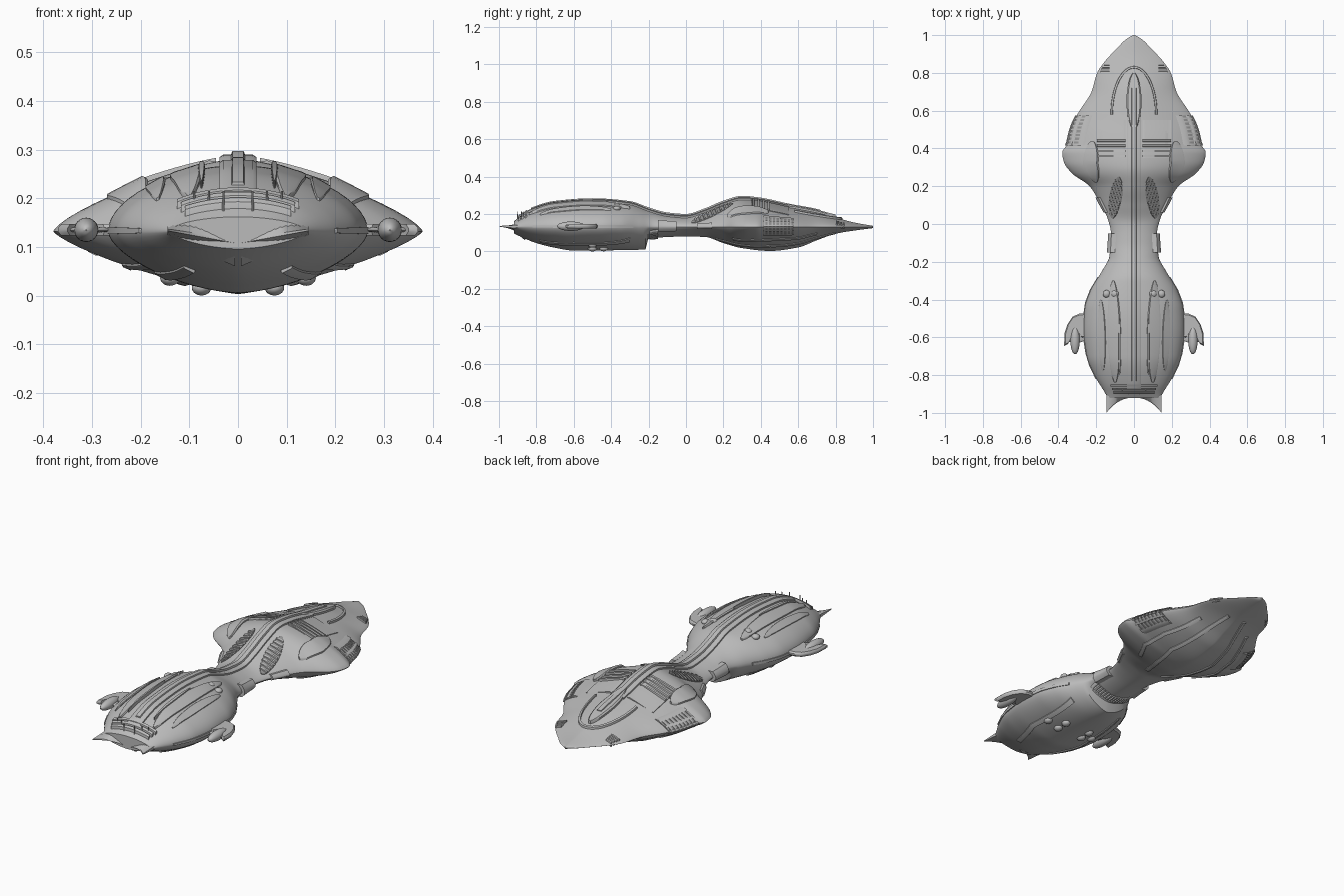
import bpy, bmesh, math
from mathutils import Vector

cube = bpy.data.objects.get("Cube")
if cube:
    bpy.data.objects.remove(cube)


def material(name, v):
    m = bpy.data.materials.new(name)
    m.use_nodes = True
    m.diffuse_color = (v, v, v, 1)
    m.node_tree.nodes["Principled BSDF"].inputs["Base Color"].default_value = (v, v, v, 1)
    return m


HULL = material("hull grey", 0.5)
GRILLE = material("grille grey", 0.3)

# Hull outlines as (y, value)
WIDTH = [(-.93, .135), (-.9, .15), (-.8, .21), (-.7, .25), (-.55, .268), (-.45, .262), (-.35, .23),
         (-.25, .17), (-.17, .13), (-.05, .122), (.03, .14), (.1, .175), (.2, .235), (.27, .33),
         (.33, .372), (.38, .38), (.42, .355), (.5, .335), (.58, .3), (.7, .225), (.8, .195),
         (.86, .155), (.93, .09), (.98, .04), (1, .004)]
TOP = [(-.93, .155), (-.85, .208), (-.7, .254), (-.5, .268), (-.3, .253), (-.2, .22), (-.1, .193),
       (0, .185), (.1, .215), (.2, .257), (.3, .282), (.4, .272), (.55, .24), (.7, .212),
       (.8, .182), (.9, .155), (1, .137)]
BOTTOM = [(-.93, .1), (-.8, .045), (-.7, .02), (-.6, .005), (-.3, .008), (-.215, .012), (-.2, .07),
          (0, .08), (.1, .078), (.2, .045), (.3, .018), (.45, .003), (.6, .022), (.7, .06),
          (.8, .095), (.9, .112), (1, .125)]
MID = .132


def sample(table, y):
    """Smooth interpolation that keeps the steps of the table monotone."""
    y = min(max(y, table[0][0]), table[-1][0])
    i = max(k for k in range(len(table) - 1) if table[k][0] <= y)
    seg = lambda k: (table[k + 1][1] - table[k][1]) / (table[k + 1][0] - table[k][0])

    def slope(k):
        if k == 0 or k == len(table) - 1:
            return seg(min(k, len(table) - 2))
        a, b = seg(k - 1), seg(k)
        return 2 * a * b / (a + b) if a * b > 0 else 0
    (ya, a), (yb, b) = table[i], table[i + 1]
    h = yb - ya
    t = (y - ya) / h
    return (a * (1 + 2 * t) * (1 - t) ** 2 + b * t * t * (3 - 2 * t)
            + h * (slope(i) * t * (1 - t) ** 2 - slope(i + 1) * t * t * (1 - t)))


def power(y, up):
    """Front body is rounded, rear body is closer to a wedge."""
    f = min(max((y + .3) / .5, 0), 1)
    return 1.85 - .5 * f if up else 1.6 - .3 * f


def height(x, y, up=True):
    w, p = sample(WIDTH, y), power(y, up)
    k = max(0, 1 - min(1, abs(x) / w) ** p) ** (1 / p)
    return MID + (sample(TOP if up else BOTTOM, y) - MID) * k


def rim(y, angle):
    """Point on the hull section at an angle, zero being the side edge."""
    e = 2 / power(y, angle > 0)
    c, s = abs(math.cos(angle)) ** e, abs(math.sin(angle)) ** e
    z = sample(TOP if angle > 0 else BOTTOM, y)
    return Vector((math.copysign(c, math.cos(angle)) * sample(WIDTH, y), y, MID + (z - MID) * s))


def finish(ob, mat=HULL, mirror=False):
    ob.data.materials.append(mat)
    bpy.ops.object.select_all(action='DESELECT')
    ob.select_set(True)
    bpy.context.view_layer.objects.active = ob
    if mirror:
        ob.modifiers.new("mirror", 'MIRROR')
    bpy.ops.object.shade_smooth_by_angle(angle=math.radians(35))
    return ob


def loft(name, rows, mat=HULL, mirror=False):
    """Skin closed rings of points and cap both ends."""
    bm = bmesh.new()
    rings = [[bm.verts.new(p) for p in r] for r in rows]
    n = len(rings[0])
    for a, b in zip(rings, rings[1:]):
        for i in range(n):
            bm.faces.new((a[i], a[(i + 1) % n], b[(i + 1) % n], b[i]))
    bm.faces.new(rings[0])
    bm.faces.new(rings[-1])
    bmesh.ops.recalc_face_normals(bm, faces=bm.faces)
    me = bpy.data.meshes.new(name)
    bm.to_mesh(me)
    bm.free()
    ob = bpy.data.objects.new(name, me)
    bpy.context.collection.objects.link(ob)
    return finish(ob, mat, mirror)


def drape(name, path, half, lift, up=True, mirror=True, mat=HULL, taper=False):
    """Strip of box section that follows the hull surface along an xy path."""
    pts = []
    for a, b in zip(path, path[1:]):
        a, b = Vector(a), Vector(b)
        n = max(2, int((b - a).length / .015))
        pts += [a.lerp(b, i / n) for i in range(n)]
    pts.append(Vector(path[-1]))
    rows, sign = [], 1 if up else -1
    for i, p in enumerate(pts):
        d = (pts[min(i + 1, len(pts) - 1)] - pts[max(i - 1, 0)]).normalized()
        k = math.sqrt(max(.02, math.sin(math.pi * i / (len(pts) - 1)))) if taper else 1
        side = Vector((-d.y, d.x)) * half * k
        l, r = p + side, p - side
        zl, zr = height(l.x, l.y, up), height(r.x, r.y, up)
        b, t = -.015 * sign, lift * sign
        li, ri = p + side * .8, p - side * .8
        rows.append([(l.x, l.y, zl + b), (l.x, l.y, zl + t * .6), (li.x, li.y, zl + t),
                     (ri.x, ri.y, zr + t), (r.x, r.y, zr + t * .6), (r.x, r.y, zr + b)])
    return loft(name, rows, mat, mirror)


def ball(name, loc, scale, mirror=True):
    bm = bmesh.new()
    bmesh.ops.create_uvsphere(bm, u_segments=20, v_segments=12, radius=1)
    for v in bm.verts:
        v.co = Vector(loc) + Vector(v.co[i] * scale[i] for i in range(3))
    me = bpy.data.meshes.new(name)
    bm.to_mesh(me)
    bm.free()
    ob = bpy.data.objects.new(name, me)
    bpy.context.collection.objects.link(ob)
    return finish(ob, HULL, mirror)


# Main hull
loft("hull", [[rim(-.92 + 1.92 * i / 150, math.pi * (2 * j / 56 - 1) + 1e-5) for j in range(56)]
              for i in range(151)])

# Forked bow
rows = []
for i in range(13):
    u = i / 12
    x = .006 + .139 * u
    rows.append([(x, -.86, .06 + .06 * u), (x, -.92 - .078 * u ** 2.2, .108 + .025 * u),
                 (x, -.915 - .083 * u ** 2.2, .116 + .021 * u), (x, -.87, .188 - .045 * u * u),
                 (x, -.84, .19 - .045 * u * u)])
loft("forked_bow", rows, HULL, True)

# Spine along the back, its end fairing and the raised deck lanes beside it
drape("spine", [(0, -.87), (0, .57)], .038, .013, mirror=False)
drape("spine_ridge", [(0, -.83), (0, .72)], .014, .017, mirror=False)
drape("spine_fairing", [(0, .5), (0, .8)], .04, .016, mirror=False, taper=True)
drape("front_lane", [(.1, -.84), (.11, -.3)], .035, .01, taper=True)
drape("front_slot", [(.075, -.8), (.075, -.5)], .007, .016, taper=True)
drape("outer_lane", [(.165, -.78), (.175, -.4)], .02, .006, taper=True)

# Rear canopy arch and decks
arch = [(.118 * math.cos(a), .58 + .25 * math.sin(a)) for a in
        [math.pi * i / 24 for i in range(25)]]
drape("canopy_arch", arch, .006, .01, mirror=False)
drape("rear_deck", [(.12, .35), (.12, .55)], .075, .005)
for i in range(4):
    drape("deck_louver", [(.045, .36 + .027 * i), (.195, .36 + .027 * i)], .006, .011)
for i in range(4):
    y = .805 + .013 * i
    drape("tail_louver", [(.13, y), (.178 - .006 * i, y)], .004, .008)

# Bars above the bow
for i in range(3):
    drape("bow_bar", [(-.125 + .008 * i, -.855 - .018 * i), (.125 - .008 * i, -.855 - .018 * i)],
          .006, .014, mirror=False)

# Rear shoulder lobes
drape("shoulder_lobe", [(.2, .22), (.23, .32), (.22, .44)], .04, .012, taper=True)

# Oval grilles: bed and lattice
drape("oval_grille", [(.115, .03), (.08, .25)], .034, .004, mat=GRILLE, taper=True)
for i in range(9):
    t = (i + 1) / 10
    r = .032 * math.sqrt(math.sin(math.pi * t))
    x, y = .115 - .035 * t, .03 + .22 * t
    drape("oval_bar", [(x - r, y - r * .16), (x + r, y + r * .16)], .004, .009)

# Side grilles: bed, ribs and rails following the edge
angles = [-.5 + 1.05 * i / 10 for i in range(11)]


def edge_strip(name, y0, y1, a, lift, mat=HULL):
    rows = []
    for i in range(9):
        y = y0 + (y1 - y0) * i / 8
        outer = [rim(y, t) + Vector((lift, 0, lift * math.sin(t))) for t in a]
        rows.append(outer + [p - Vector((.025, 0, 0)) for p in reversed(outer)])
    loft(name, rows, mat, True)


edge_strip("side_grille", .415, .575, angles, .004, GRILLE)
for i in range(8):
    edge_strip("side_grille_rib", .417 + .02 * i, .425 + .02 * i, angles, .008)
for i in range(0, 11, 2):
    edge_strip("side_grille_rail", .415, .575, [angles[i] - .03, angles[i] + .03], .009)

# Neck clamps and collar
edge_strip("neck_clamp", -.15, -.05, [a * .9 for a in angles], .016)
edge_strip("neck_pad", .06, .14, [a * .6 for a in angles], .008)
for i in range(15):
    x = .112 * (i - 7) / 7
    drape("collar_rib", [(x, -.195), (x, -.15)], .005, .008, up=False, mirror=False)

# Edge seam along the front body
edge_strip("front_seam", -.82, -.28, [-.08, .08], .005)

# Domes on the top and underside
for x in (.1, .145):
    ball("top_dome", (x, -.37, height(x, -.37)), (.02, .02, .014))
for x, y in ((.075, -.5), (.075, -.44), (.14, -.5)):
    ball("under_dome", (x, y, height(x, y, False)), (.02, .024, .016))

# Underside ridges
drape("under_ridge", [(.05, .16), (.1, .3), (.13, .45), (.1, .62), (.05, .8)], .01, .006, False)
drape("under_outer_ridge", [(.17, .25), (.23, .36), (.22, .5), (.15, .7)], .009, .006, False)
drape("under_front_ridge", [(.1, -.78), (.16, -.6), (.15, -.3)], .012, .006, False)

# Hooked side fins with pods
fin = [(.24, -.47), (.29, -.475), (.325, -.49), (.352, -.53), (.368, -.58), (.37, -.645),
       (.35, -.635), (.335, -.6), (.3, -.57), (.275, -.6), (.24, -.6)]
center = Vector((.3, -.55))
rows = []
for z, k in ((-.012, .9), (-.004, 1), (.004, 1), (.012, .9)):
    rows.append([(*(center + (Vector(p) - center) * k), MID + .003 + z) for p in fin])
loft("side_fin", rows, HULL, True)
ball("fin_pod", (.312, -.615, .135), (.025, .075, .025))
ball("fin_spike", (.31, -.6, .135), (.055, .03, .006))

# Small antennae above the bow
for x, y in ((.03, -.9), (.06, -.88), (.09, -.87)):
    rows = [[(x + r * math.cos(a), y + r * math.sin(a), z) for a in
             [math.pi * j / 4 for j in range(8)]] for z, r in ((.15, .003), (.215, .002))]
    loft("antenna", rows, HULL, True)
